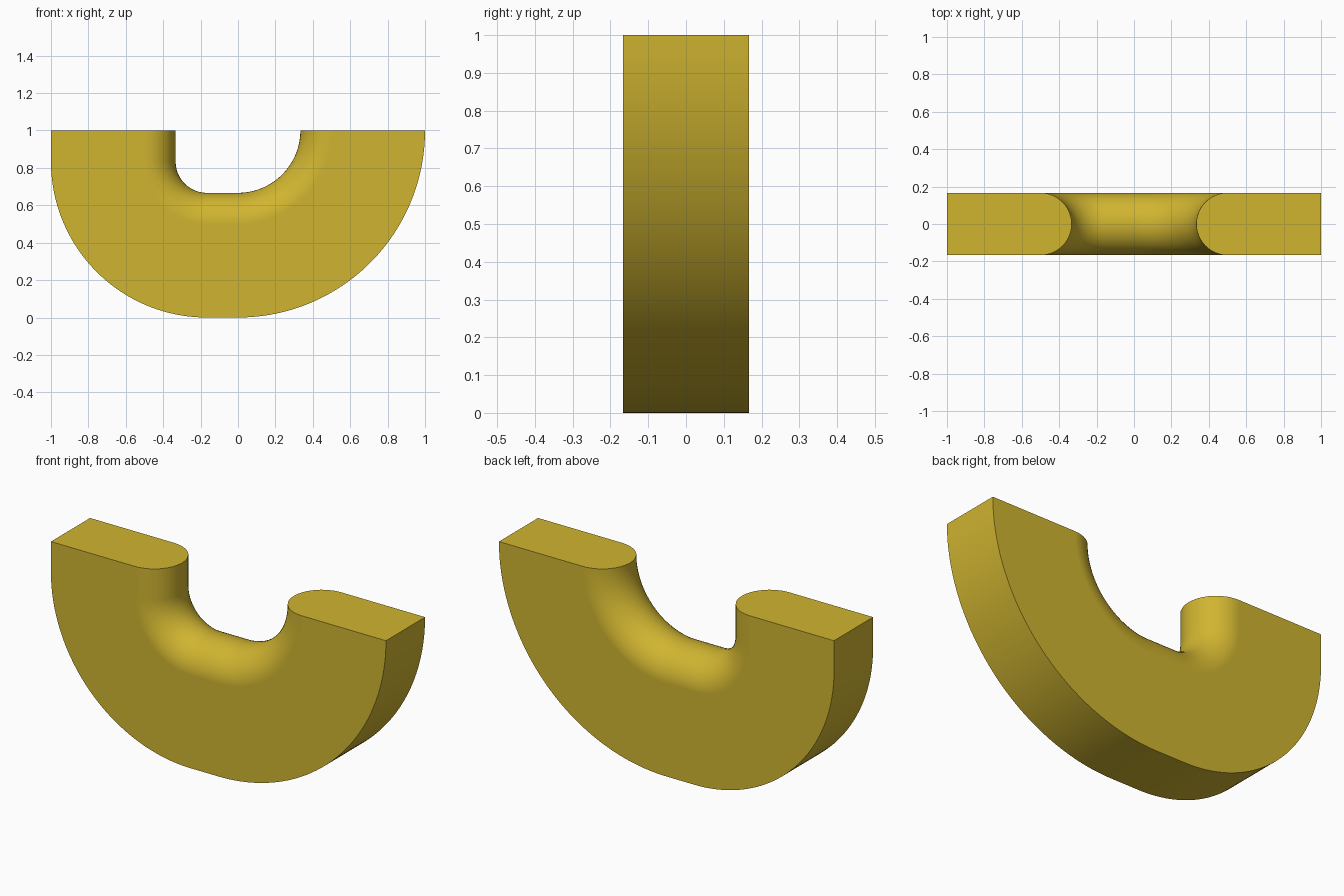
import bpy, bmesh, math

if "Cube" in bpy.data.objects:
    bpy.data.objects.remove(bpy.data.objects["Cube"])

T = 1 / 3            # thickness of the bar
R = T / 2            # radius of its rounded inner edge
DEPTH = 2 / 3        # inner edge to outer rim
ARC, ROUND = 48, 24  # segments along each bend, around the inner edge


def bend(cx, cz, r, a0, a1):
    """Inner-edge points of a bend, each with its outward direction."""
    pts = []
    for i in range(ARC + 1):
        a = math.radians(a0 + (a1 - a0) * i / ARC)
        d = (math.cos(a), math.sin(a))
        pts.append((cx + r * d[0], cz + r * d[1], d))
    return pts


# Path: short straight leg, tight bend, short straight base, wide bend
path = [(-T, 1.0, (-1.0, 0.0))]
path += bend(-R, 1 - R, R, 180, 270)
path += bend(0, 1, T, 270, 360)

# D-shaped section as (outward offset, y): round inside, square outside
section = [(DEPTH, -R)]
for i in range(ROUND + 1):
    a = -math.pi / 2 + math.pi * i / ROUND
    section.append((R - R * math.cos(a), R * math.sin(a)))
section.append((DEPTH, R))

# Sweep the section along the path and cap both ends
bm = bmesh.new()
rings = [[bm.verts.new((x + d[0] * o, y, z + d[1] * o)) for o, y in section]
         for x, z, d in path]
n = len(section)
for a, b in zip(rings, rings[1:]):
    for i in range(n):
        j = (i + 1) % n
        bm.faces.new((a[i], a[j], b[j], b[i]))
bm.faces.new(rings[0])
bm.faces.new(rings[-1][::-1])
bmesh.ops.recalc_face_normals(bm, faces=bm.faces)
mesh = bpy.data.meshes.new("half_ring")
bm.to_mesh(mesh)
bm.free()

half_ring = bpy.data.objects.new("half_ring", mesh)
bpy.context.collection.objects.link(half_ring)
gold = bpy.data.materials.new("gold")
gold.diffuse_color = (0.63, 0.46, 0.03, 1)
gold.use_nodes = True
gold.node_tree.nodes["Principled BSDF"].inputs["Base Color"].default_value = gold.diffuse_color
mesh.materials.append(gold)

# Smooth bends, crisp rims and end caps
bpy.context.view_layer.objects.active = half_ring
half_ring.select_set(True)
bpy.ops.object.shade_smooth_by_angle(angle=math.radians(30))
weighted = half_ring.modifiers.new("flat_sides", 'WEIGHTED_NORMAL')
weighted.keep_sharp = True
